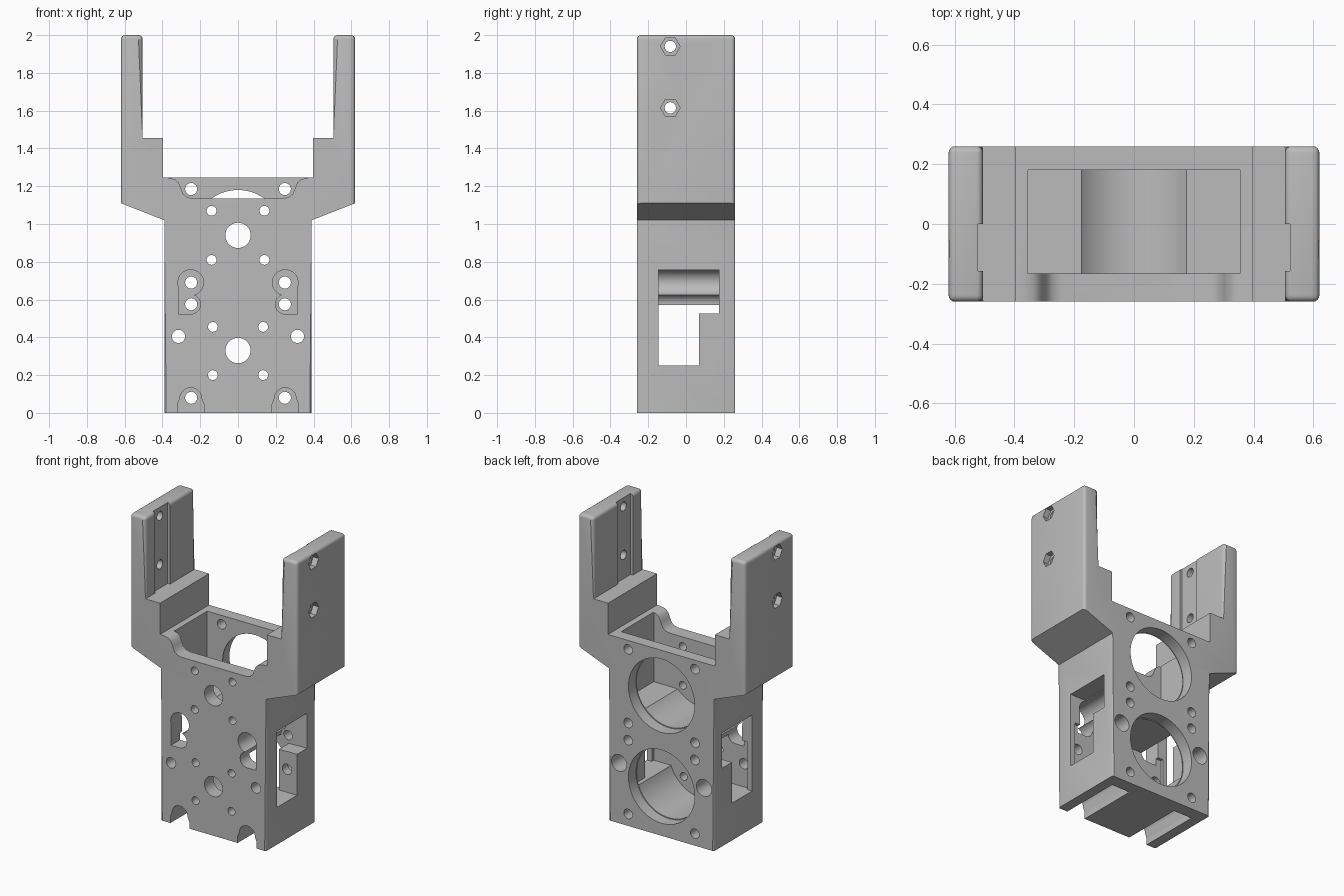
import bpy, bmesh, math
from mathutils import Matrix

cube = bpy.data.objects.get("Cube")
if cube:
    bpy.data.objects.remove(cube, do_unlink=True)

grey = bpy.data.materials.new("plain_grey")
grey.use_nodes = True
GREY = (0.5, 0.5, 0.5, 1)
grey.diffuse_color = GREY
grey.node_tree.nodes["Principled BSDF"].inputs["Base Color"].default_value = GREY


def new_object(name, bm):
    bmesh.ops.recalc_face_normals(bm, faces=bm.faces)
    mesh = bpy.data.meshes.new(name)
    bm.to_mesh(mesh)
    bm.free()
    mesh.materials.append(grey)
    obj = bpy.data.objects.new(name, mesh)
    bpy.context.collection.objects.link(obj)
    return obj


def prism(points, y0, y1):
    """Extrude an xz outline along y."""
    bm = bmesh.new()
    face = bm.faces.new([bm.verts.new((x, y0, z)) for x, z in points])
    ext = bmesh.ops.extrude_face_region(bm, geom=[face])
    verts = [v for v in ext["geom"] if isinstance(v, bmesh.types.BMVert)]
    bmesh.ops.translate(bm, verts=verts, vec=(0, y1 - y0, 0))
    return bm


# Frame: symmetrical outline of the body and its two arms
half = [(0.39, 0), (0.39, 1.02), (0.62, 1.11), (0.62, 2), (0.505, 2),
        (0.505, 1.455), (0.397, 1.455), (0.397, 1.245)]
outline = half + [(-x, z) for x, z in reversed(half)]
bm = prism(outline, -0.26, 0.26)
bmesh.ops.recalc_face_normals(bm, faces=bm.faces)


def edge_mid(e):
    return (e.verts[0].co + e.verts[1].co) / 2


# Round the arm edges and slightly soften the body corners
arm_edges, body_edges = [], []
for e in bm.edges:
    m = edge_mid(e)
    along_y = abs(e.verts[0].co.y - e.verts[1].co.y) > 0.1
    if abs(m.x) > 0.55 and m.z > 1.2 or (abs(m.x) > 0.5 and m.z > 1.5):
        arm_edges.append(e)
    elif abs(m.x) > 0.38 and m.z < 1.09 and not along_y and m.z > 0.1:
        body_edges.append(e)
bmesh.ops.bevel(bm, geom=arm_edges, offset=0.022, segments=4, profile=0.5,
                affect='EDGES', clamp_overlap=True)
body_edges = [e for e in body_edges if e.is_valid]
if body_edges:
    bmesh.ops.bevel(bm, geom=body_edges, offset=0.01, segments=2, profile=0.5,
                    affect='EDGES', clamp_overlap=True)
frame = new_object("gripper_frame", bm)


def cut(bm):
    """Subtract a shape from the frame."""
    cutter = new_object("cutter", bm)
    cutter.hide_render = True
    mod = frame.modifiers.new("cut", 'BOOLEAN')
    mod.operation = 'DIFFERENCE'
    mod.solver = 'EXACT'
    mod.object = cutter
    bpy.context.view_layer.objects.active = frame
    bpy.ops.object.modifier_apply(modifier=mod.name)
    bpy.data.objects.remove(cutter, do_unlink=True)


def cut_box(x0, x1, y0, y1, z0, z1):
    cut(prism([(x0, z0), (x1, z0), (x1, z1), (x0, z1)], y0, y1))


def cut_round(x, z, r, y0=-0.4, y1=0.4, n=32):
    ring = [2 * math.pi * i / n for i in range(n)]
    cut(prism([(x + r * math.cos(a), z + r * math.sin(a)) for a in ring], y0, y1))


def cut_sideways(y, z, r, x0, x1, n):
    bm = bmesh.new()
    place = (Matrix.Translation(((x0 + x1) / 2, y, z))
             @ Matrix.Rotation(math.pi / 2, 4, 'Y'))
    bmesh.ops.create_cone(bm, cap_ends=True, segments=n, radius1=r, radius2=r,
                          depth=abs(x1 - x0), matrix=place)
    cut(bm)


FRONT, BACK = -0.165, 0.18          # inner faces of front and back walls

# Upper and lower chambers
cut_box(-0.355, 0.355, FRONT, BACK, 0.777, 1.4)
cut_box(-0.355, 0.355, FRONT, 0.07, 0.25, 0.57)
cut_box(-0.255, 0.255, 0.06, BACK, 0.25, 0.57)

# Round seats, large rear openings and shaft holes
for z in (0.94, 0.33):
    cut_round(0, z, 0.24, FRONT, 0.2, 64)
    cut_round(0, z, 0.246, BACK, 0.4, 64)
    cut_round(0, z, 0.067, -0.4, 0, 40)

# Lowered top of the front wall with curved shoulders
shoulder = [(0.37, 1.4), (0.37, 1.245), (0.335, 1.237), (0.315, 1.22),
            (0.302, 1.19), (0.29, 1.16), (0.27, 1.142), (0.24, 1.135)]
cut(prism(shoulder + [(-x, z) for x, z in reversed(shoulder)], -0.4, FRONT + 0.005))

for s in (-1, 1):
    # Small front screw holes
    for x, z in ((0.14, 1.07), (0.14, 0.81), (0.133, 0.455), (0.133, 0.2)):
        cut_round(s * x, z, 0.026, -0.4, 0, 24)
    # Rear wall screw holes
    for z in (1.185, 0.69, 0.575, 0.08):
        cut_round(s * 0.248, z, 0.032, 0.1, 0.4, 24)
    # Lobed access pockets
    cut_round(s * 0.25, 0.69, 0.068, -0.4, 0.175)
    cut_round(s * 0.25, 0.575, 0.052, -0.4, 0.175)
    lo, hi = sorted((s * 0.25, s * 0.316))
    cut_box(lo, hi, -0.4, 0.175, 0.523, 0.7)
    # Arched slots open at the bottom
    arch = [(s * 0.25 + 0.058 * math.cos(a), 0.075 + 0.058 * math.sin(a))
            for a in [math.pi * i / 16 for i in range(17)]]
    cut(prism([(s * 0.25 + 0.07, -0.1), (s * 0.25 + 0.07, 0.045)] + arch
              + [(s * 0.25 - 0.07, 0.045), (s * 0.25 - 0.07, -0.1)], -0.4, 0.17))
    # Side windows, leaving a screw boss at the lower rear
    lo, hi = sorted((s * 0.27, s * 0.45))
    cut_box(lo, hi, -0.145, 0.175, 0.525, 0.76)
    cut_box(lo, hi, -0.145, 0.07, 0.25, 0.54)
    # Counterbored boss holes
    cut_round(s * 0.315, 0.405, 0.035)
    cut_round(s * 0.315, 0.405, 0.056, 0.13, 0.4)
    # Groove on the inner face of each arm
    lo, hi = sorted((s * 0.45, s * 0.522))
    cut_box(lo, hi, -0.158, 0, 1.455, 2.1)
    # Arm bolt holes with hexagonal nut pockets
    for z in (1.94, 1.615):
        cut_sideways(-0.083, z, 0.03, s * 0.4, s * 0.7, 24)
        cut_sideways(-0.083, z, 0.052, s * 0.58, s * 0.7, 6)

bpy.ops.object.select_all(action='DESELECT')
frame.select_set(True)
bpy.context.view_layer.objects.active = frame
bpy.ops.object.shade_smooth_by_angle(angle=math.radians(30))
